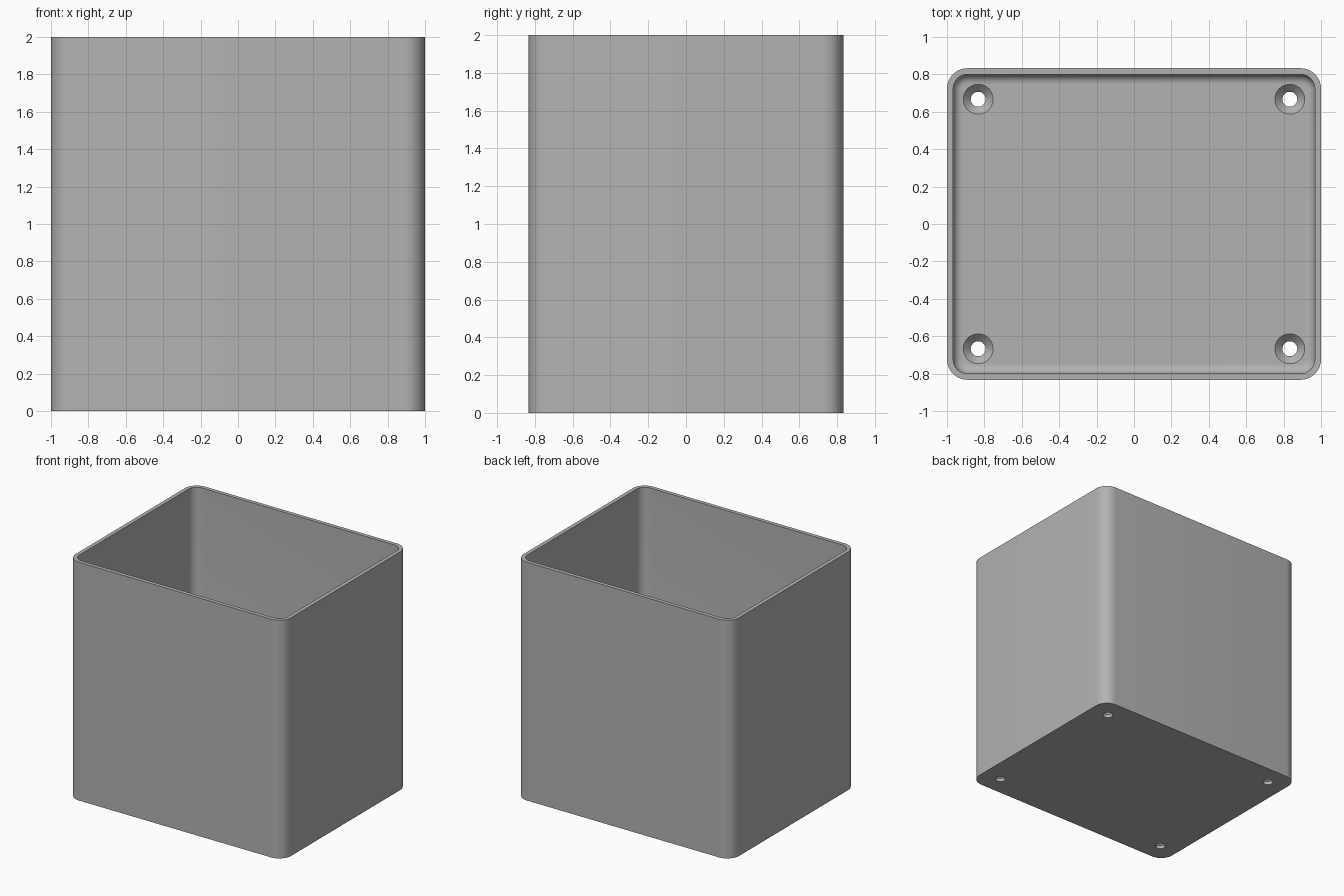
import bpy, bmesh, math

cube = bpy.data.objects.get("Cube")
if cube:
    bpy.data.objects.remove(cube, do_unlink=True)

grey = bpy.data.materials.new("plain grey")
grey.use_nodes = True
colour = (0.45, 0.45, 0.45, 1)
grey.diffuse_color = colour
grey.node_tree.nodes["Principled BSDF"].inputs["Base Color"].default_value = colour

HX, HY, HEIGHT = 1.0, 0.833, 2.0
WALL, FLOOR, CORNER, FILLET = 0.033, 0.067, 0.11, 0.05
STEPS = 10


def ring(bm, inset, z):
    """Rounded rectangle of vertices, set in from the outer wall."""
    r = CORNER - inset
    verts = []
    for quarter, (sx, sy) in enumerate([(1, 1), (-1, 1), (-1, -1), (1, -1)]):
        for i in range(STEPS + 1):
            a = (quarter + i / STEPS) * math.pi / 2
            verts.append(bm.verts.new((sx * (HX - CORNER) + r * math.cos(a),
                                       sy * (HY - CORNER) + r * math.sin(a), z)))
    return verts


def finish(bm, name):
    bmesh.ops.recalc_face_normals(bm, faces=bm.faces)
    mesh = bpy.data.meshes.new(name)
    bm.to_mesh(mesh)
    bm.free()
    obj = bpy.data.objects.new(name, mesh)
    bpy.context.collection.objects.link(obj)
    mesh.materials.append(grey)
    return obj


# Open box: outer wall, rim, inner wall, rounded inner foot, floor
profile = [(0, 0), (0, HEIGHT), (WALL, HEIGHT)]
for i in range(7):
    a = i / 6 * math.pi / 2
    profile.append((WALL + FILLET * (1 - math.cos(a)),
                    FLOOR + FILLET * (1 - math.sin(a))))
bm = bmesh.new()
rings = [ring(bm, *point) for point in profile]
for low, high in zip(rings, rings[1:]):
    for i in range(len(low)):
        j = (i + 1) % len(low)
        bm.faces.new((low[i], low[j], high[j], high[i]))
bm.faces.new(rings[0])
bm.faces.new(rings[-1])
box = finish(bm, "open_box")

# Countersunk screw holes: one lathed cutter repeated at the corners
hole_profile = [(0.04, -0.1), (0.04, FLOOR - 0.04), (0.08, FLOOR), (0.08, FLOOR + 0.02)]
bm = bmesh.new()
for sx in (-1, 1):
    for sy in (-1, 1):
        loops = [[bm.verts.new((sx * 0.833 + r * math.cos(k * math.tau / 32),
                                sy * 0.667 + r * math.sin(k * math.tau / 32), z))
                  for k in range(32)] for r, z in hole_profile]
        for low, high in zip(loops, loops[1:]):
            for k in range(32):
                n = (k + 1) % 32
                bm.faces.new((low[k], low[n], high[n], high[k]))
        bm.faces.new(loops[0])
        bm.faces.new(loops[-1])
cutter = finish(bm, "screw_hole_cutter")
cutter.hide_render = True

cut = box.modifiers.new("screw holes", "BOOLEAN")
cut.operation = "DIFFERENCE"
cut.solver = "EXACT"
cut.object = cutter
bpy.context.view_layer.objects.active = box
box.select_set(True)
bpy.ops.object.modifier_apply(modifier=cut.name)
bpy.data.objects.remove(cutter, do_unlink=True)

bpy.ops.object.select_all(action="DESELECT")
box.select_set(True)
bpy.context.view_layer.objects.active = box
bpy.ops.object.shade_smooth_by_angle(angle=math.radians(30))
